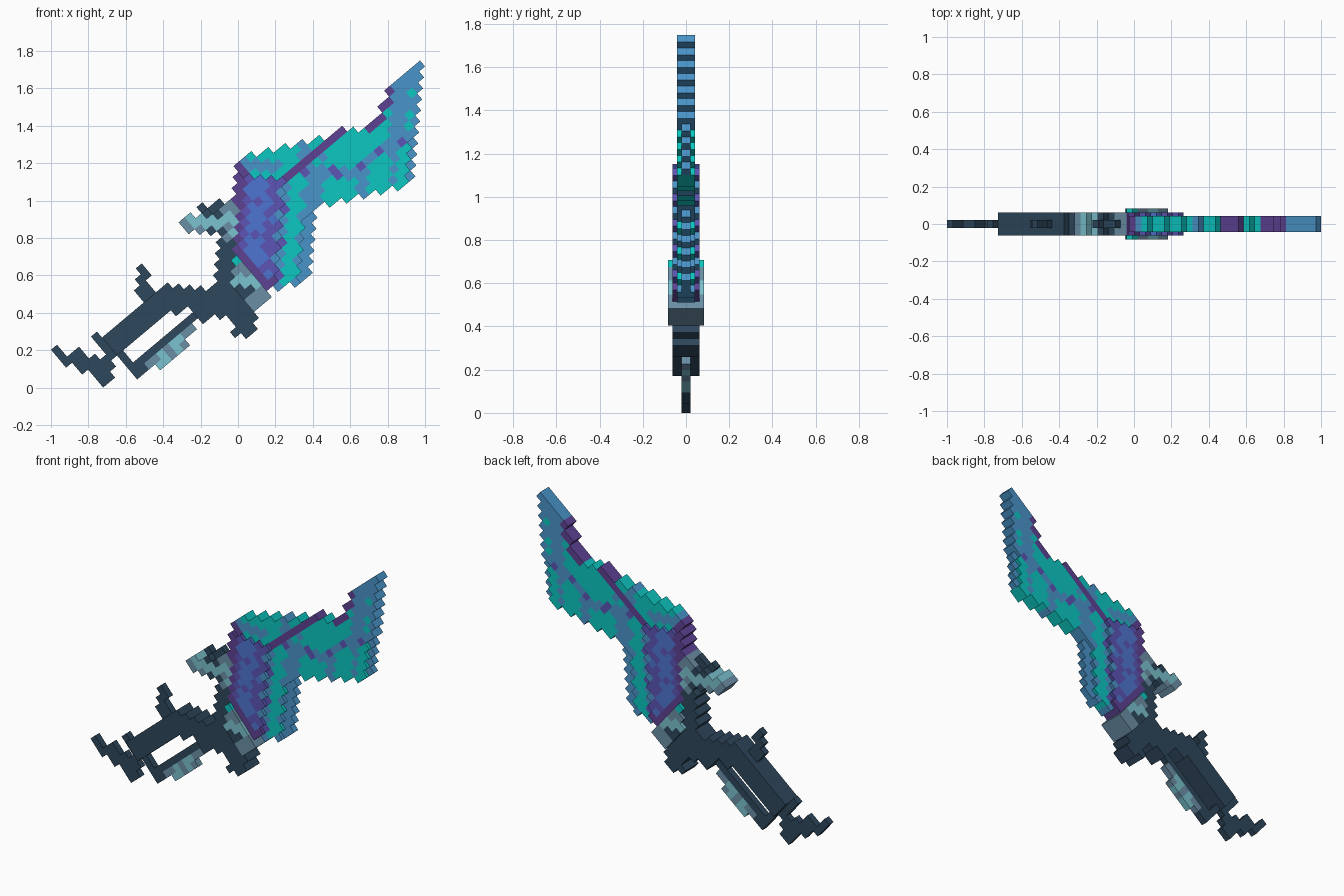
import bpy
import bmesh
import math
from mathutils import Matrix, Vector

cube = bpy.data.objects.get("Cube")
if cube:
    bpy.data.objects.remove(cube, do_unlink=True)

CELL = 0.04176
PLACE = Matrix.Translation((-0.597, 0, -0.2776)) @ Matrix.Rotation(-math.radians(40), 4, 'Y')


def linear(c):
    return ((c + 0.055) / 1.055) ** 2.4 if c > 0.04 else c / 12.92


def make_material(name, r, g, b):
    mat = bpy.data.materials.new(name)
    mat.use_nodes = True
    color = (linear(r), linear(g), linear(b), 1)
    mat.diffuse_color = color
    bsdf = mat.node_tree.nodes["Principled BSDF"]
    bsdf.inputs["Base Color"].default_value = color
    bsdf.inputs["Roughness"].default_value = 0.8
    return mat


MATERIALS = {
    "teal": make_material("teal", 0.05, 0.78, 0.76),
    "sky": make_material("sky blue", 0.29, 0.58, 0.79),
    "periwinkle": make_material("periwinkle", 0.31, 0.46, 0.82),
    "violet": make_material("violet", 0.36, 0.33, 0.71),
    "purple": make_material("purple", 0.37, 0.26, 0.58),
    "navy": make_material("dark slate", 0.18, 0.28, 0.36),
    "grey": make_material("blue grey", 0.42, 0.56, 0.65),
    "pale": make_material("pale cyan", 0.48, 0.76, 0.81),
}


def spans(rows):
    """Cells from rows given as {row: (first, last)}."""
    return {(i, j) for j, (a, b) in rows.items() for i in range(a, b + 1)}


def block(a, b, low, high):
    return {(i, j) for i in range(a, b + 1) for j in range(low, high + 1)}


def build(name, cells, depth, paint):
    """Extruded block of square cells; depth is counted in cells."""
    bm = bmesh.new()
    half = depth * CELL / 2
    keys = list(MATERIALS)
    sides = {(0, -1): ((0, 0), (1, 0)), (1, 0): ((1, 0), (1, 1)),
             (0, 1): ((1, 1), (0, 1)), (-1, 0): ((0, 1), (0, 0))}
    for i, j in sorted(cells):
        index = keys.index(paint(i, j))

        def quad(points):
            verts = [bm.verts.new(PLACE @ Vector(((i + a) * CELL, y, (j + b) * CELL)))
                     for a, b, y in points]
            bm.faces.new(verts).material_index = index

        corners = [(0, 0), (1, 0), (1, 1), (0, 1)]
        quad([(a, b, -half) for a, b in corners])
        quad([(a, b, half) for a, b in reversed(corners)])
        for (di, dj), (p, q) in sides.items():
            if (i + di, j + dj) not in cells:
                quad([(*q, -half), (*p, -half), (*p, half), (*q, half)])
    bmesh.ops.remove_doubles(bm, verts=bm.verts, dist=CELL / 100)
    bmesh.ops.recalc_face_normals(bm, faces=bm.faces)
    mesh = bpy.data.meshes.new(name)
    bm.to_mesh(mesh)
    bm.free()
    for mat in MATERIALS.values():
        mesh.materials.append(mat)
    bpy.context.collection.objects.link(bpy.data.objects.new(name, mesh))


def navy(i, j):
    return "navy"


# Hooked pommel with a small prong
pommel = spans({14: (0, 0), 13: (0, 0), 12: (0, 2), 11: (1, 2), 10: (1, 3),
                9: (2, 5), 8: (2, 4), 7: (2, 3)}) | block(5, 5, 10, 12)
build("pommel_hook", pommel, 1, navy)

# Grip with a stepped shoulder
grip = block(6, 15, 9, 11)
grip |= {(i, j) for j in range(5, 12) for i in range(15 if j > 7 else 17, 28 - j)}
build("grip", grip, 3, navy)
build("hammer_spur", spans({15: (15, 15), 14: (14, 15), 13: (13, 14), 12: (13, 14)}), 1, navy)

# Thin hand guard under the grip
hand_guard = block(6, 6, 5, 8) | spans({6: (6, 16), 5: (6, 15), 4: (9, 13)})


def guard_paint(i, j):
    if j >= 6 or i < 8:
        return "navy"
    return "pale" if 10 <= i + (5 - j) <= 13 and i != 11 else "grey"


build("hand_guard", hand_guard, 1, guard_paint)

# Crossguard: foot, upright stem and crown
foot = spans({0: (20, 21), 1: (19, 22), 2: (20, 22), 3: (20, 22), 4: (19, 22), 5: (18, 22), 6: (20, 22)})
build("crossguard_foot", foot, 3, lambda i, j: "grey" if j == 5 and i > 20 else "navy")
stem = {(j + k, j) for j in range(7, 13) for k in range(14, 17)}
build("crossguard_stem", stem, 3,
      lambda i, j: "pale" if i - j == 16 and j > 10 else "grey" if i - j == 15 and j > 10 else "navy")
crown = spans({13: (25, 29), 14: (24, 29), 15: (23, 26), 16: (23, 24)})


def crown_paint(i, j):
    if (i, j) in {(26, 15), (27, 14), (25, 13)}:
        return "navy"
    return "pale" if 39 <= i + j <= 41 and i > 23 else "grey"


build("crossguard_crown", crown, 3, crown_paint)
build("crown_spikes", {(26, 16), (27, 15), (28, 15)}, 1, navy)

# Thick collar holding the blade
collar = block(23, 25, 2, 6) | spans({7: (24, 25), 8: (25, 25)})


def collar_paint(i, j):
    if j == 8:
        return "teal"
    if (i, j) in {(23, 4), (23, 5), (24, 4)}:
        return "navy"
    return "pale" if (i + j) in (29, 30) else "grey"


build("collar", collar, 4, collar_paint)


# Blade outline: broad root, long belly, upswept tip
def in_blade(i, j):
    if i < max(26, j + 17 - (j >= 13), 31 - 2 * j):
        return False
    if j <= 10:
        return i <= j + 30 or 51 - 2 * j <= i <= j + 47
    return i <= 69 - 2 * j + (j == 12) or (j <= 12 and 2 * j + 30 <= i <= j + 47)


def in_root(i, j):
    return i - j <= 24 and i + j <= 48


def in_edge(i, j):
    return (i - j >= 29 and j <= 6 and i <= j + 30) or (i - j == 47 and j <= 5)


def root_paint(i, j):
    d = i - j
    if d <= 17 or i == 26 or (j <= 3 and i <= 27):
        return "purple"
    if d == 24:
        return "sky" if j % 2 else "violet"
    if 19 <= d <= 21:
        return "violet" if d == 20 and j % 3 == 0 else "periwinkle"
    if d == 18 and j < 12:
        return "violet"
    return "periwinkle" if (i + 2 * j) % 5 == 0 else "violet"


def blade_paint(i, j):
    d, total = i - j, i + j
    # Purple outline and spine
    if (d <= 17 and total <= 50) or (j == 12 and 37 <= i <= 46):
        return "purple"
    if (j, i) in {(11, 52), (11, 53), (10, 50), (10, 51), (10, 49), (12, 54)}:
        return "purple"
    # Panel above the spine
    if j >= 12 and i < 47:
        return "sky" if total in (50, 51) and d < 24 or d in (27, 28) else "teal"
    # Fluted panel beside the root
    if d <= 30 and total <= 49:
        if d == 25:
            return "violet" if j % 3 == 0 else "sky"
        return "sky" if d >= 29 or (d == 28 and j % 2) else "teal"
    # Stepped ridge line
    if (total in (50, 51) and j >= 8) or (j == 7 and 43 <= i <= 50) or (total in (57, 58) and j < 7):
        return "violet" if i % 3 == 0 else "sky"
    # Tip and belly
    if j >= 6 and d >= 43:
        return "teal" if d == 46 and j < 11 and j % 3 else "sky"
    return "sky" if d in (38, 39, 44) and j < 7 or (d == 31 and j > 6) else "teal"


blade = {(i, j) for i in range(26, 60) for j in range(1, 18) if in_blade(i, j)}
root = {c for c in blade if in_root(*c)}
edge = {c for c in blade if in_edge(*c)}
build("blade_root", root, 3, root_paint)
build("blade", blade - root - edge, 2, blade_paint)
build("blade_edge", edge, 1, lambda i, j: "sky")
